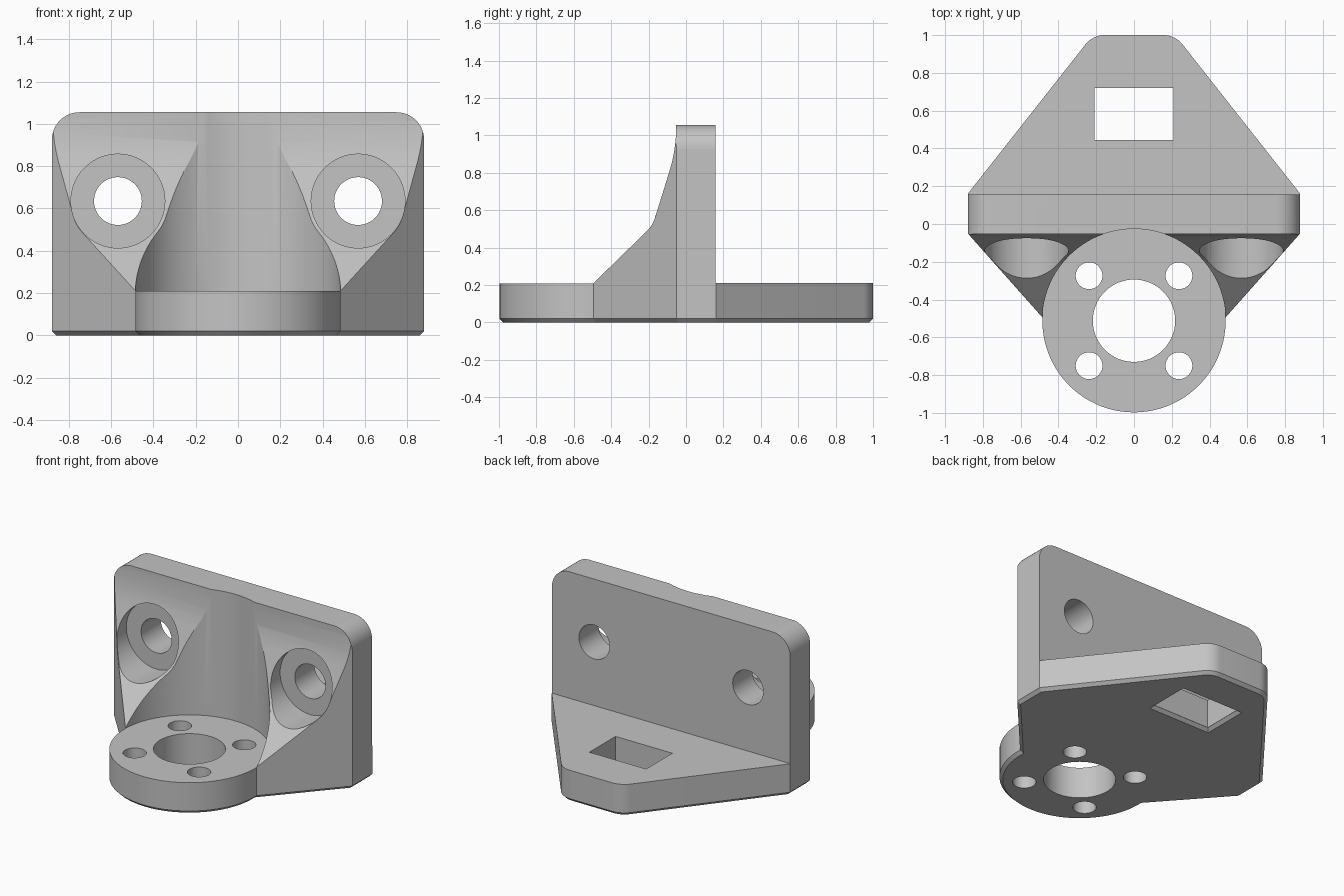
import bpy, bmesh
from math import radians, sin, cos

if "Cube" in bpy.data.objects:
    bpy.data.objects.remove(bpy.data.objects["Cube"])

mat = bpy.data.materials.new("light_grey")
mat.use_nodes = True
grey = (0.55, 0.55, 0.55, 1)
mat.diffuse_color = grey
mat.node_tree.nodes["Principled BSDF"].inputs["Base Color"].default_value = grey

PLACE = {"x": lambda a, b, h: (h, a, b),
         "y": lambda a, b, h: (a, h, b),
         "z": lambda a, b, h: (a, b, h)}


def arc(cx, cy, r, start, end, n):
    steps = [radians(start + (end - start) * i / n) for i in range(n + 1)]
    return [(cx + r * cos(t), cy + r * sin(t)) for t in steps]


def circle(cx, cy, r, n=48):
    return arc(cx, cy, r, 0, 360, n)[:-1]


def mirrored(half):
    """Close a right-hand half outline with its mirror image."""
    return half + [(-a, b) for a, b in reversed(half)]


def prism(name, points, low, high, axis="z", chamfer=0, flare=None):
    """Extrude an outline; optionally chamfer or flare its low end."""
    bm = bmesh.new()
    place = PLACE[axis]
    start = [bm.verts.new(place(*p, low)) for p in (flare or points)]
    end = [bm.verts.new(place(*p, high)) for p in points]
    bottom = bm.faces.new(start)
    bm.faces.new(end[::-1])
    for i in range(len(points)):
        j = (i + 1) % len(points)
        bm.faces.new((start[j], start[i], end[i], end[j]))
    bmesh.ops.recalc_face_normals(bm, faces=bm.faces)
    if chamfer:
        bmesh.ops.bevel(bm, geom=list(bottom.edges), offset=chamfer,
                        segments=1, profile=0.5, affect="EDGES")
    mesh = bpy.data.meshes.new(name)
    bm.to_mesh(mesh)
    bm.free()
    mesh.materials.append(mat)
    obj = bpy.data.objects.new(name, mesh)
    bpy.context.collection.objects.link(obj)
    return obj


def carve(target, tool, operation="DIFFERENCE"):
    """Apply a boolean and discard its helper."""
    tool.hide_render = True
    mod = target.modifiers.new(tool.name, "BOOLEAN")
    mod.operation, mod.solver, mod.object = operation, "EXACT", tool
    bpy.context.view_layer.objects.active = target
    bpy.ops.object.modifier_apply(modifier=mod.name)
    bpy.data.objects.remove(tool)


# Plan outline: round front flange, splayed cheeks, plate ends, tapered tail
FLANGE_Y, FLANGE_R, BASE_Z, TOP_Z = -0.512, 0.485, 0.21, 1.055
half_plan = arc(0, FLANGE_Y, FLANGE_R, -90, 2, 40)
half_plan += [(0.88, -0.05), (0.88, 0.16)]
half_plan += arc(0.155, 0.87, 0.13, 38.6, 90, 8)
plan = mirrored(half_plan[1:])
plan.append((0, FLANGE_Y - FLANGE_R))
bracket = prism("mounting_bracket", plan, 0, 1.2, chamfer=0.02)

# Side profile: low flange, sloped gusset, upright plate, low tail
profile = [(-1.2, -0.1), (-1.2, BASE_Z), (-0.495, BASE_Z),
           (-0.21, 0.488), (-0.188, 0.513), (-0.171, 0.545), (-0.158, 0.585),
           (-0.085, 0.82), (-0.073, 0.865), (-0.064, 0.91), (-0.057, 0.96),
           (-0.053, 1.01), (-0.052, 1.3),
           (0.157, 1.3), (0.157, BASE_Z), (1.2, BASE_Z), (1.2, -0.1)]
carve(bracket, prism("side_profile", profile, -1.2, 1.2, "x"), "INTERSECT")

# Front silhouette: rounded upper plate corners
corner = arc(0.75, TOP_Z - 0.13, 0.13, 1, 90, 12)
front = mirrored([(1.2, -0.1), (1.2, TOP_Z - 0.13)] + corner)
carve(bracket, prism("front_silhouette", front, -1.3, 1.3, "y"), "INTERSECT")

# Round clearance channel above the flange
half_channel = [(0.486, -1.4)] + arc(0, FLANGE_Y, 0.486, 0, 90, 32)
channel = mirrored(half_channel[:-1])
channel.insert(len(half_channel) - 1, (0, FLANGE_Y + 0.486))
carve(bracket, prism("clearance_channel", channel, BASE_Z - 0.001, 1.5))

# Flange bore and four screw holes
carve(bracket, prism("flange_bore", circle(0, FLANGE_Y, 0.218, 64), -0.2, 0.4))
for sx in (-1, 1):
    for sy in (-1, 1):
        hole = circle(sx * 0.238, FLANGE_Y + sy * 0.238, 0.071, 32)
        carve(bracket, prism("flange_hole", hole, -0.2, 0.4))

# Counterbored bolt holes through the plate
for sx in (-1, 1):
    for name, r, depth in (("counterbore", 0.222, -0.05), ("bolt_hole", 0.113, 0.4)):
        ring = circle(sx * 0.568, 0.635, r, 64)
        carve(bracket, prism(name, ring, -1.3, depth, "y"))


# Rectangular slot in the tail, flared underneath
def rectangle(grow):
    return [(x * (0.21 + grow), 0.582 + y * (0.138 + grow))
            for x, y in ((-1, -1), (1, -1), (1, 1), (-1, 1))]


carve(bracket, prism("tail_slot", rectangle(0), -0.2, 0.5))
carve(bracket, prism("slot_flare", rectangle(0.001), -0.02, 0.02,
                     flare=rectangle(0.04)))

# Smooth curved walls, crisp machined edges
bpy.ops.object.select_all(action="DESELECT")
bracket.select_set(True)
bpy.context.view_layer.objects.active = bracket
bpy.ops.object.shade_smooth_by_angle(angle=radians(25))
